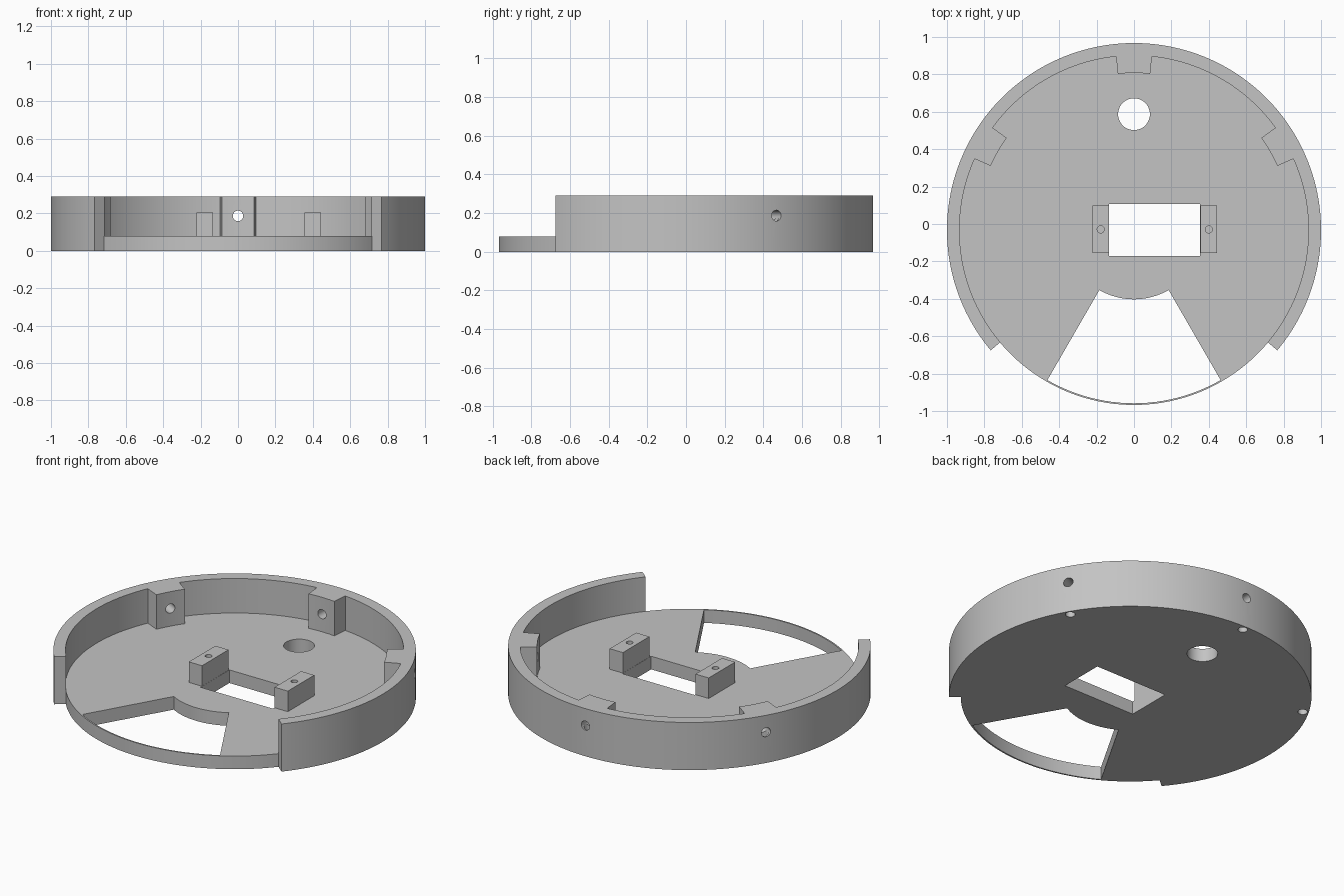
import bpy, bmesh, math
from mathutils import Matrix, Vector

if "Cube" in bpy.data.objects:
    bpy.data.objects.remove(bpy.data.objects["Cube"])

CY = -0.0325            # centre of the round housing
FLOOR_R, RIM_R = 0.935, 1.0
FLOOR_Z, TOP_Z = 0.08, 0.29
TABS = (30, 90, 150)

grey = bpy.data.materials.new("light grey plastic")
grey.diffuse_color = (0.55, 0.55, 0.55, 1)
grey.use_nodes = True
grey.node_tree.nodes["Principled BSDF"].inputs["Base Color"].default_value = grey.diffuse_color


def finish(bm, name):
    bmesh.ops.recalc_face_normals(bm, faces=bm.faces)
    me = bpy.data.meshes.new(name)
    bm.to_mesh(me)
    bm.free()
    me.materials.append(grey)
    ob = bpy.data.objects.new(name, me)
    bpy.context.collection.objects.link(ob)
    return ob


def prism(name, pts, z0, z1):
    bm = bmesh.new()
    face = bm.faces.new([bm.verts.new((x, y, z0)) for x, y in pts])
    up = bmesh.ops.extrude_face_region(bm, geom=[face])["geom"]
    bmesh.ops.translate(bm, vec=(0, 0, z1 - z0),
                        verts=[v for v in up if isinstance(v, bmesh.types.BMVert)])
    return finish(bm, name)


def arc(r, a0, a1, step=2.0):
    n = max(2, round(abs(a1 - a0) / step))
    angles = [math.radians(a0 + (a1 - a0) * i / n) for i in range(n + 1)]
    return [(r * math.cos(a), CY + r * math.sin(a)) for a in angles]


def sector(name, r0, r1, a0, a1, z0, z1):
    return prism(name, arc(r1, a0, a1) + arc(r0, a1, a0), z0, z1)


def box(name, x0, x1, y0, y1, z0, z1):
    return prism(name, [(x0, y0), (x1, y0), (x1, y1), (x0, y1)], z0, z1)


def rod(name, r, start, end, sides=24):
    a, b = Vector(start), Vector(end)
    turn = (b - a).to_track_quat('Z', 'Y').to_matrix().to_4x4()
    bm = bmesh.new()
    bmesh.ops.create_cone(bm, cap_ends=True, segments=sides, radius1=r, radius2=r,
                          depth=(b - a).length,
                          matrix=Matrix.Translation((a + b) / 2) @ turn)
    return finish(bm, name)


def combine(body, other, operation):
    mod = body.modifiers.new(operation, 'BOOLEAN')
    mod.operation, mod.solver, mod.object = operation, 'EXACT', other
    bpy.context.view_layer.objects.active = body
    bpy.ops.object.modifier_apply(modifier=mod.name)
    bpy.data.objects.remove(other, do_unlink=True)


# Floor disc
housing = prism("round_housing", arc(FLOOR_R, 0, 360)[:-1], 0, FLOOR_Z)

# Raised wall, open at the front
combine(housing, sector("wall", FLOOR_R - 0.002, RIM_R, -40, 220, 0, TOP_Z), 'UNION')

# Screw tabs inside the wall
for a in TABS:
    combine(housing, sector("tab", 0.84, 0.965, a - 5.9, a + 5.9, 0.04, TOP_Z), 'UNION')

# Two mounting blocks beside the rectangular opening
for x0, x1 in ((-0.223, -0.134), (0.355, 0.444)):
    combine(housing, box("block", x0, x1, -0.155, 0.1, 0.04, 0.205), 'UNION')

# Floor openings: rectangle, round cable hole, front wedge behind a thin rim
combine(housing, box("opening", -0.133, 0.354, -0.17, 0.107, -0.1, 0.15), 'DIFFERENCE')
combine(housing, rod("cable_hole", 0.085, (0, 0.587, -0.1), (0, 0.587, 0.15), 48), 'DIFFERENCE')
combine(housing, sector("wedge", 0.37, 0.926, 240, 300, -0.1, 0.15), 'DIFFERENCE')

# Pilot holes in the block tops
for x in (-0.178, 0.4):
    combine(housing, rod("pilot", 0.019, (x, -0.029, 0.09), (x, -0.029, 0.3)), 'DIFFERENCE')

# Sideways screw holes through the tabs, blind holes up from below
for a in TABS:
    c, s = math.cos(math.radians(a)), math.sin(math.radians(a))
    combine(housing, rod("screw_hole", 0.028, (0.75 * c, CY + 0.75 * s, 0.187),
                         (1.1 * c, CY + 1.1 * s, 0.187)), 'DIFFERENCE')
    x, y = 0.966 * c, CY + 0.966 * s
    combine(housing, rod("blind_hole", 0.027, (x, y, -0.1), (x, y, 0.187)), 'DIFFERENCE')

# Smooth curves, crisp edges
bpy.ops.object.select_all(action='DESELECT')
housing.select_set(True)
bpy.context.view_layer.objects.active = housing
bpy.ops.object.shade_smooth_by_angle(angle=math.radians(30))
